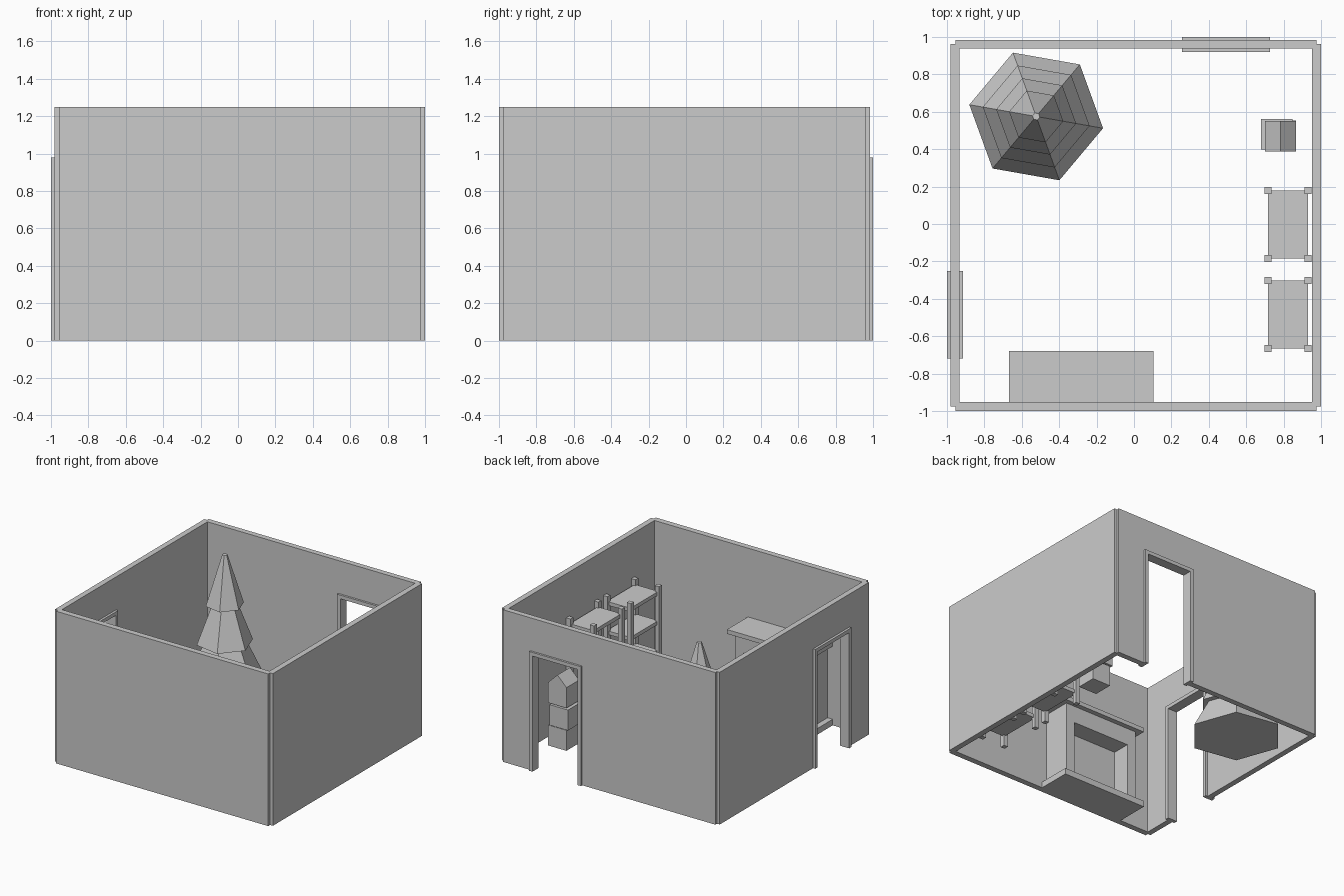
import bpy, bmesh, math
from mathutils import Vector

if "Cube" in bpy.data.objects:
    bpy.data.objects.remove(bpy.data.objects["Cube"])


def make(name, bm):
    bmesh.ops.recalc_face_normals(bm, faces=bm.faces)
    me = bpy.data.meshes.new(name)
    bm.to_mesh(me)
    bm.free()
    ob = bpy.data.objects.new(name, me)
    bpy.context.collection.objects.link(ob)
    return ob


def prism(name, pts, axis, a, b):
    """Extrude an outline of (horizontal, z) points along x or y from a to b."""
    bm = bmesh.new()
    to3d = (lambda h, z, d: (d, h, z)) if axis == 'x' else (lambda h, z, d: (h, d, z))
    face = bm.faces.new([bm.verts.new(to3d(h, z, a)) for h, z in pts])
    ext = bmesh.ops.extrude_face_region(bm, geom=[face])
    moved = [v for v in ext['geom'] if isinstance(v, bmesh.types.BMVert)]
    bmesh.ops.translate(bm, verts=moved, vec=Vector(to3d(0, 0, b - a)))
    return make(name, bm)


def box(name, x0, x1, y0, y1, z0, z1):
    return prism(name, [(x0, z0), (x1, z0), (x1, z1), (x0, z1)], 'y', y0, y1)


def arch(h0, h1, top, i0, i1, itop, base=0.0):
    """Outline of a panel with an opening reaching its base."""
    return [(h0, base), (i0, base), (i0, itop), (i1, itop), (i1, base),
            (h1, base), (h1, top), (h0, top)]


# Walls, two with doorways
H, J = 1.25, 0.03
box("front_wall", -0.955, 0.975, -1.0, -0.952, 0, H)
box("right_wall", 0.953, 1.0, -0.975, 0.962, 0, H)
prism("left_wall", arch(-0.975, 0.962, H, -0.72 + J, -0.25 - J, 0.98 - J), 'x', -0.98, -0.934)
prism("back_wall", arch(-0.955, 0.975, H, 0.256 + J, 0.726 - J, 0.98 - J), 'y', 0.937, 0.983)

# Door frames
prism("left_door_frame", arch(-0.72, -0.25, 0.98, -0.72 + J, -0.25 - J, 0.98 - J), 'x', -1.0, -0.915)
prism("back_door_frame", arch(0.256, 0.726, 0.98, 0.256 + J, 0.726 - J, 0.98 - J), 'y', 0.92, 1.0)

# Six-sided tiered tree, (radius, height) profile
profile = [(0.363, 0.005), (0.24, 0.24), (0.29, 0.24), (0.165, 0.51),
           (0.217, 0.51), (0.10, 0.82), (0.147, 0.82), (0.02, 1.23)]
bm = bmesh.new()
rings = []
for r, z in profile:
    angles = [math.radians(-10 + 60 * k) for k in range(6)]
    rings.append([bm.verts.new((-0.523 + r * math.cos(t), 0.575 + r * math.sin(t), z))
                  for t in angles])
for lo, hi in zip(rings, rings[1:]):
    for k in range(6):
        n = (k + 1) % 6
        bm.faces.new((lo[k], lo[n], hi[n], hi[k]))
bm.faces.new(rings[0][::-1])
bm.faces.new(rings[-1])
make("tree", bm)

# Two shelving units with four boards and four posts each
for unit, yc in (("rear", -0.003), ("near", -0.484)):
    for i in range(4):
        top = 0.12 + 0.24 * i
        box(f"{unit}_shelf_board_{i + 1}", 0.717, 0.931, yc - 0.182, yc + 0.182, top - 0.03, top)
    for sx in (-1, 1):
        for sy in (-1, 1):
            x, y = 0.824 + sx * 0.107, yc + sy * 0.182
            box(f"{unit}_shelf_post", x - 0.019, x + 0.019, y - 0.019, y + 0.019, 0, 0.89)

# Stack of three cartons, the top one with tented flaps
for i, (x, y) in enumerate(((0.70, 0.39), (0.68, 0.398), (0.70, 0.388))):
    z = 0.175 * i
    outline = [(x, z), (x + 0.167, z), (x + 0.167, z + 0.168), (x, z + 0.168)]
    if i == 2:
        outline.insert(3, (x + 0.083, z + 0.25))
    prism(f"carton_{i + 1}", outline, 'y', y, y + 0.163)

# Fireplace: hearth, surround with opening, back panel, mantel
box("hearth", -0.667, 0.104, -0.952, -0.68, 0, 0.05)
prism("fireplace_surround", arch(-0.62, 0.06, 0.65, -0.54, -0.02, 0.51, 0.05), 'y', -0.87, -0.72)
box("fireplace_back", -0.62, 0.06, -0.952, -0.87, 0.05, 0.65)
box("mantel", -0.667, 0.104, -0.952, -0.68, 0.65, 0.685)
